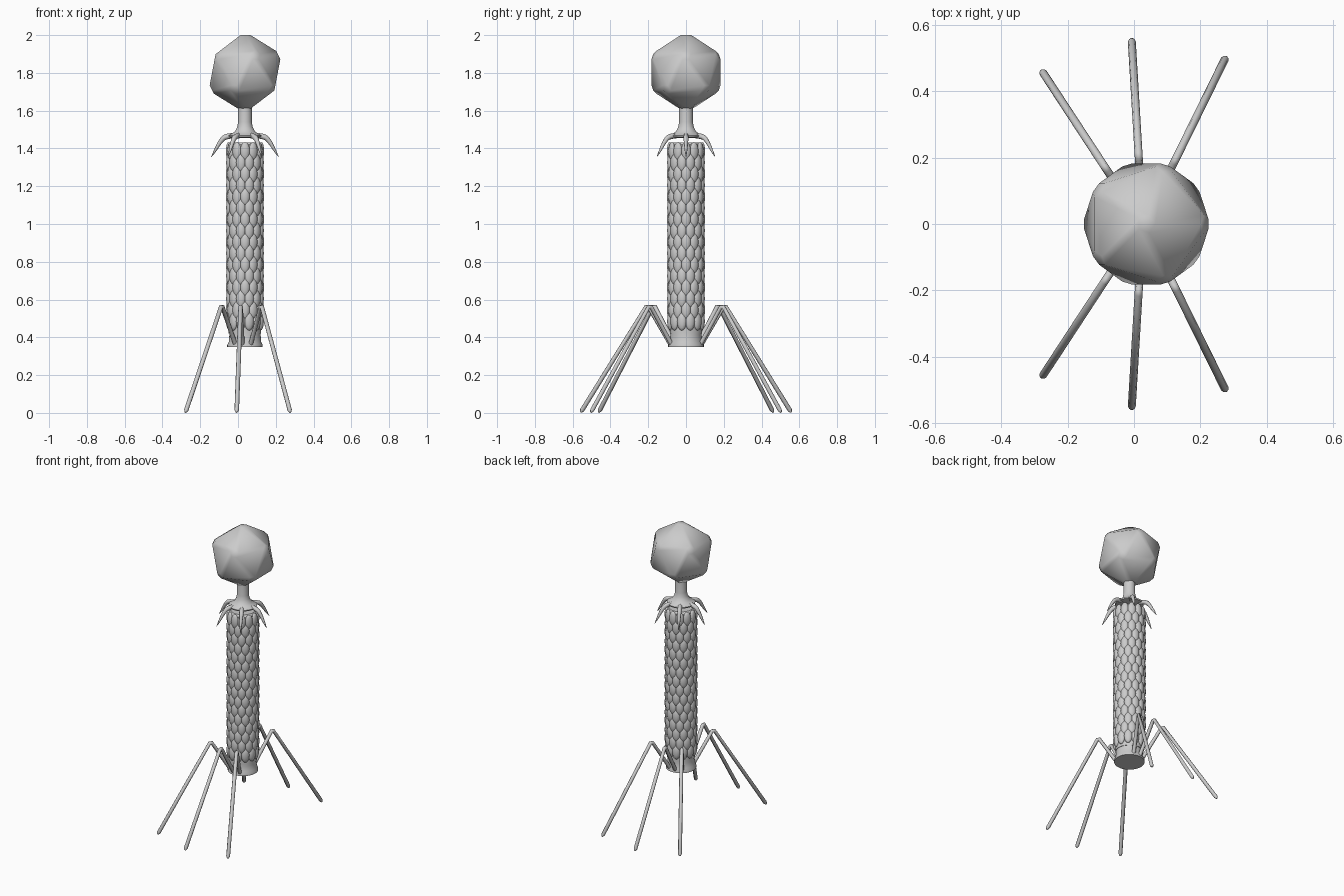
import bpy, bmesh, math
from mathutils import Matrix, Vector

if "Cube" in bpy.data.objects:
    bpy.data.objects.remove(bpy.data.objects["Cube"])

CX = 0.037  # body axis sits slightly off centre in x


def add_mesh(name, bm, angle=None):
    bmesh.ops.recalc_face_normals(bm, faces=bm.faces[:])
    me = bpy.data.meshes.new(name)
    bm.to_mesh(me)
    bm.free()
    ob = bpy.data.objects.new(name, me)
    bpy.context.collection.objects.link(ob)
    bpy.ops.object.select_all(action='DESELECT')
    ob.select_set(True)
    bpy.context.view_layer.objects.active = ob
    if angle is None:
        bpy.ops.object.shade_smooth()
    else:
        bpy.ops.object.shade_smooth_by_angle(angle=math.radians(angle))
    return ob


def lathe(name, profile, sides=32):
    bm = bmesh.new()
    vs = [bm.verts.new((r, 0, z)) for r, z in profile]
    es = [bm.edges.new(p) for p in zip(vs, vs[1:])]
    bmesh.ops.spin(bm, geom=vs + es, cent=(0, 0, 0), axis=(0, 0, 1),
                   angle=2 * math.pi, steps=sides)
    bmesh.ops.remove_doubles(bm, verts=bm.verts[:], dist=1e-4)
    ob = add_mesh(name, bm, 40)
    ob.location.x = CX
    return ob


def tube(name, points, radii, spline='POLY', sides_res=2):
    cu = bpy.data.curves.new(name, 'CURVE')
    cu.dimensions = '3D'
    cu.bevel_depth = 1.0
    cu.bevel_resolution = sides_res
    cu.use_fill_caps = True
    sp = cu.splines.new(spline)
    sp.points.add(len(points) - 1)
    for p, co, r in zip(sp.points, points, radii):
        p.co = (*co, 1)
        p.radius = r
    if spline == 'NURBS':
        sp.use_endpoint_u = True
        sp.order_u = 3
        sp.resolution_u = 4
    ob = bpy.data.objects.new(name, cu)
    bpy.context.collection.objects.link(ob)
    return ob


# head: icosahedron standing on a vertex, with its corners cut off
R = 0.215
bm = bmesh.new()
for a0, z in ((0, R / 5 ** 0.5), (36, -R / 5 ** 0.5)):
    for i in range(5):
        a = math.radians(a0 + 72 * i)
        rr = R * 2 / 5 ** 0.5
        bm.verts.new((rr * math.cos(a), rr * math.sin(a), z))
for z in (R, -R):
    bm.verts.new((0, 0, z))
bmesh.ops.convex_hull(bm, input=bm.verts[:])
bmesh.ops.bevel(bm, geom=bm.verts[:], offset=0.032, segments=1,
                profile=0.5, affect='VERTICES')
head = add_mesh("head", bm)
head.location = (CX, 0, 1.803)

# neck flaring into the collar
lathe("neck_and_collar", [(0, 1.64), (0.036, 1.64), (0.036, 1.54), (0.041, 1.515),
                          (0.053, 1.49), (0.072, 1.477), (0.088, 1.468),
                          (0.086, 1.46), (0.04, 1.455), (0, 1.455)])

# drooping collar spikes
for i in range(6):
    a = math.radians(60 * i)
    path = [(0.06, 1.467), (0.105, 1.467), (0.135, 1.43), (0.16, 1.385), (0.178, 1.355)]
    tube(f"collar_spike_{i + 1}",
         [(CX + r * math.cos(a), r * math.sin(a), z) for r, z in path],
         [0.014, 0.015, 0.011, 0.007, 0.001], 'NURBS')

# inner tube and base plate
lathe("tail_core", [(0, 1.432), (0.075, 1.432), (0.086, 1.42), (0.086, 0.42), (0, 0.42)])
lathe("base_plate", [(0, 0.46), (0.083, 0.46), (0.083, 0.41), (0.086, 0.375),
                     (0.094, 0.36), (0.094, 0.348), (0, 0.348)])

# staggered scales wrapped round the tail
ROWS, PER_ROW = 16, 12
bm = bmesh.new()
for row in range(ROWS):
    z = 1.385 - row * 0.06
    for i in range(PER_ROW):
        a = 2 * math.pi * (i + 0.5 * (row % 2)) / PER_ROW
        m = (Matrix.Rotation(a, 4, 'Z') @ Matrix.Translation((0.086, 0, z))
             @ Matrix.Diagonal((0.016, 0.026, 0.049, 1)))
        bmesh.ops.create_uvsphere(bm, u_segments=10, v_segments=8, radius=1, matrix=m)
scales = add_mesh("tail_scales", bm)
scales.location.x = CX

# bent legs, mirrored front to back: attachment, knee, foot
LEGS = [((-0.013, 0.06), (-0.086, 0.169), (-0.278, 0.462)),
        ((0.023, 0.08), (0.014, 0.205), (-0.007, 0.557)),
        ((0.066, 0.075), (0.124, 0.192), (0.277, 0.503))]
for side, s in (("front", -1), ("back", 1)):
    for n, (hip, knee, foot) in enumerate(LEGS):
        h = Vector((hip[0], s * hip[1], 0.36))
        k = Vector((knee[0], s * knee[1], 0.572))
        f = Vector((foot[0], s * foot[1], 0.003))
        pts = [h, k + (h - k).normalized() * 0.014, k + (f - k).normalized() * 0.014,
               f + (k - f).normalized() * 0.014, f]
        tube(f"{side}_leg_{n + 1}", pts, [0.012, 0.012, 0.012, 0.012, 0.005])
